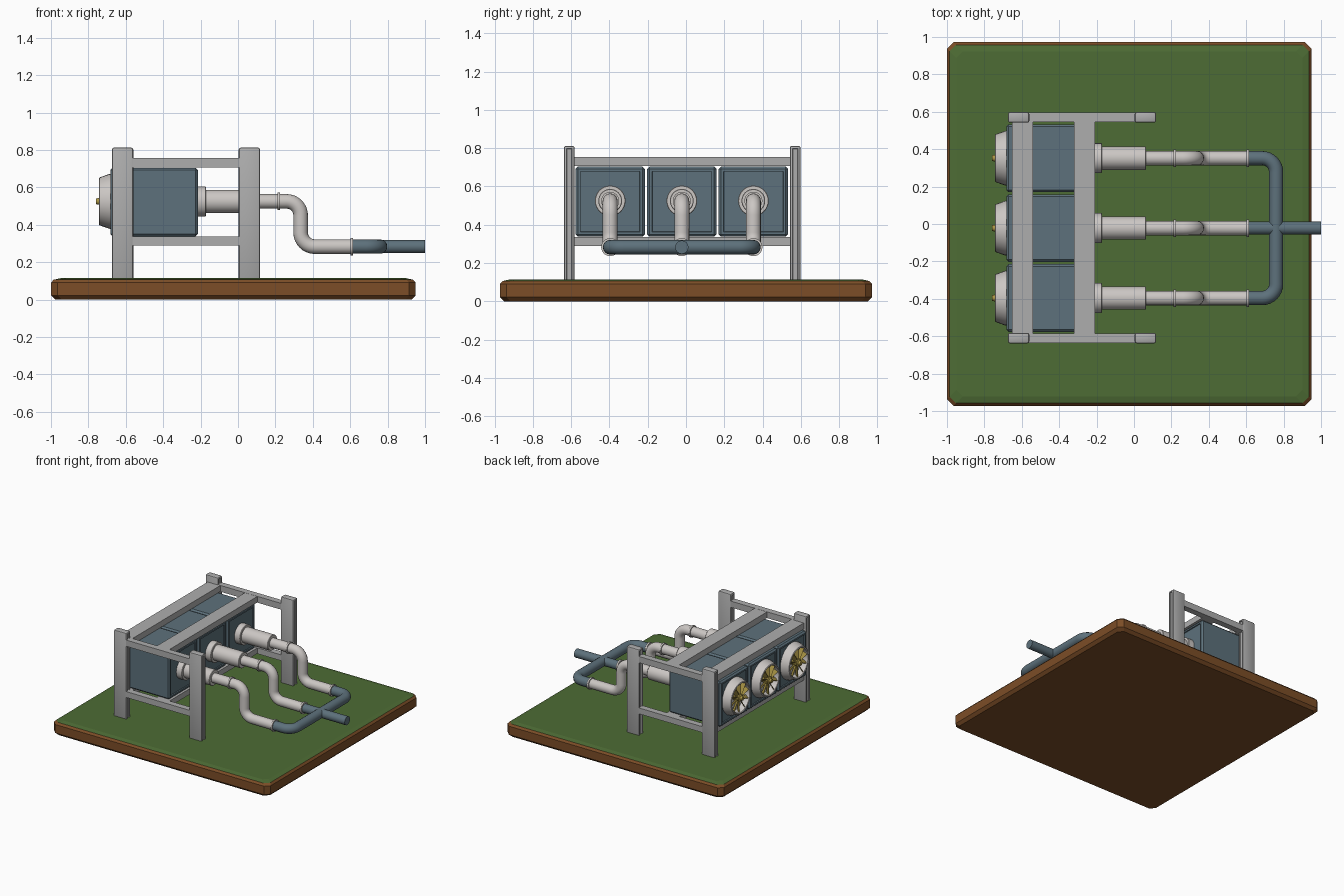
import bpy, bmesh, math
from mathutils import Vector, Matrix

if "Cube" in bpy.data.objects:
    bpy.data.objects.remove(bpy.data.objects["Cube"])

def material(name, r, g, b):
    m = bpy.data.materials.new(name)
    m.diffuse_color = (r, g, b, 1)
    m.use_nodes = True
    m.node_tree.nodes["Principled BSDF"].inputs["Base Color"].default_value = m.diffuse_color
    return m

GRASS = material("grass", 0.075, 0.15, 0.035)
SOIL = material("soil", 0.2, 0.075, 0.02)
STEEL = material("steel", 0.42, 0.42, 0.42)
BLUE = material("blue_paint", 0.11, 0.165, 0.2)
PIPE = material("pale_pipe", 0.6, 0.57, 0.55)
BRASS = material("brass", 0.4, 0.3, 0.06)
UNITS = (-0.396, -0.022, 0.352)   # y of each pump unit
YC, ZC, ZL = -0.022, 0.525, 0.283  # row centre, upper and lower pipe heights

def finish(name, bm, mats, smooth=True):
    bmesh.ops.recalc_face_normals(bm, faces=bm.faces[:])
    me = bpy.data.meshes.new(name)
    bm.to_mesh(me)
    bm.free()
    ob = bpy.data.objects.new(name, me)
    bpy.context.collection.objects.link(ob)
    for m in mats:
        me.materials.append(m)
    shade(ob, smooth)
    return ob

def shade(ob, smooth=True):
    if smooth:
        bpy.ops.object.select_all(action='DESELECT')
        ob.select_set(True)
        bpy.context.view_layer.objects.active = ob
        bpy.ops.object.shade_smooth_by_angle(angle=math.radians(35))

def add_box(bm, lo, hi, bevel=0.0, segments=1):
    size = Vector(hi) - Vector(lo)
    mid = (Vector(hi) + Vector(lo)) / 2
    part = bmesh.ops.create_cube(bm, size=1, matrix=Matrix.Translation(mid) @ Matrix.Diagonal((*size, 1)))
    if bevel:
        edges = list({e for v in part['verts'] for e in v.link_edges})
        bmesh.ops.bevel(bm, geom=edges, offset=bevel, segments=segments, profile=0.5, affect='EDGES')

def recess(bm, direction, border, depth):
    # sunken panel on the largest face looking along direction
    bm.normal_update()
    face = max((f for f in bm.faces if f.normal.dot(Vector(direction)) > 0.99), key=lambda f: f.calc_area())
    bmesh.ops.inset_region(bm, faces=[face], thickness=border)
    bmesh.ops.inset_region(bm, faces=[face], thickness=0.003, depth=-depth)

def lathe(name, profile, y, mat, sides=32):
    # profile of (x, radius) turned around the pipe axis
    bm = bmesh.new()
    rings = []
    for x, r in profile:
        if r == 0:
            rings.append([bm.verts.new((x, y, ZC))])
        else:
            rings.append([bm.verts.new((x, y + r * math.cos(a), ZC + r * math.sin(a)))
                          for a in (2 * math.pi * k / sides for k in range(sides))])
    for a, b in zip(rings, rings[1:]):
        for k in range(sides):
            n = (k + 1) % sides
            if len(a) == 1:
                bm.faces.new((a[0], b[k], b[n]))
            elif len(b) == 1:
                bm.faces.new((a[k], a[n], b[0]))
            else:
                bm.faces.new((a[k], a[n], b[n], b[k]))
    return finish(name, bm, [mat])

def tube(name, corners, radius, bend, mat):
    # round pipe along a corner path with filleted bends
    pts = [Vector(c) for c in corners]
    path = [pts[0]]
    for p, c, n in zip(pts, pts[1:], pts[2:]):
        u, v = (p - c).normalized(), (n - c).normalized()
        centre = c + (u + v) * bend
        for i in range(9):
            a = math.pi / 2 * i / 8
            path.append(centre - v * bend * math.cos(a) - u * bend * math.sin(a))
    path.append(pts[-1])
    cu = bpy.data.curves.new(name, 'CURVE')
    cu.dimensions = '3D'
    cu.bevel_depth, cu.bevel_resolution, cu.use_fill_caps = radius, 6, True
    sp = cu.splines.new('POLY')
    sp.points.add(len(path) - 1)
    for q, p in zip(sp.points, path):
        q.co = (*p, 1)
    cu.materials.append(mat)
    ob = bpy.data.objects.new(name, cu)
    bpy.context.collection.objects.link(ob)
    bpy.ops.object.select_all(action='DESELECT')
    ob.select_set(True)
    bpy.context.view_layer.objects.active = ob
    bpy.ops.object.convert(target='MESH')
    shade(bpy.context.object)

# Ground slab: soil block with chamfered corners and a grass top
bm = bmesh.new()
rings = []
for inset, z in ((0.022, 0), (0, 0.022), (0, 0.09), (0.014, 0.106), (0.05, 0.114)):
    x0, x1, y1, c = -1 + inset, 0.95 - inset, 0.972 - inset, 0.035
    outline = [(x0 + c, -y1), (x1 - c, -y1), (x1, -y1 + c), (x1, y1 - c),
               (x1 - c, y1), (x0 + c, y1), (x0, y1 - c), (x0, -y1 + c)]
    rings.append([bm.verts.new((x, y, z)) for x, y in outline])
for i, (a, b) in enumerate(zip(rings, rings[1:])):
    for k in range(8):
        n = (k + 1) % 8
        bm.faces.new((a[k], a[n], b[n], b[k])).material_index = int(i == 3)
bm.faces.new(rings[0])
bm.faces.new(rings[-1]).material_index = 1
finish("ground_slab", bm, [SOIL, GRASS], False)

# Four frame posts with shallow grooves on the narrow faces
for side, y in (("near", -0.61), ("far", 0.57)):
    for end, x in (("fan_end", -0.617), ("pipe_end", 0.061)):
        bm = bmesh.new()
        add_box(bm, (x - 0.057, y - 0.028, 0.09), (x + 0.057, y + 0.028, 0.812), 0.01, 2)
        for d in (1, -1):
            recess(bm, (d, 0, 0), 0.006, 0.008)
        finish(f"post_{side}_{end}", bm, [STEEL])

# Lengthwise and crosswise rails, upper and lower
for level, z0, z1 in (("upper", 0.705, 0.756), ("lower", 0.289, 0.337)):
    bm = bmesh.new()
    for y in (-0.61, 0.57):
        add_box(bm, (-0.58, y - 0.025, z0), (0.02, y + 0.025, z1))
    finish(f"{level}_side_rails", bm, [STEEL], False)
    bm = bmesh.new()
    for x in (-0.597, -0.264):
        add_box(bm, (x - 0.056, -0.6, z0 + 0.001), (x + 0.056, 0.56, z1 - 0.001))
    finish(f"{level}_cross_rails", bm, [STEEL], False)

for i, y in enumerate(UNITS, 1):
    # Cabinet with sunken end panels
    bm = bmesh.new()
    add_box(bm, (-0.683, y - 0.181, 0.338), (-0.215, y + 0.181, 0.704), 0.012, 1)
    recess(bm, (1, 0, 0), 0.018, 0.008)
    recess(bm, (-1, 0, 0), 0.018, 0.008)
    finish(f"cabinet_{i}", bm, [BLUE], False)

    # Fan shroud, hub and blades
    lathe(f"fan_shroud_{i}", [(-0.67, 0.148), (-0.69, 0.146), (-0.74, 0.128), (-0.744, 0.122),
                              (-0.74, 0.115), (-0.692, 0.11), (-0.692, 0)], y, PIPE)
    lathe(f"fan_hub_{i}", [(-0.692, 0.03), (-0.738, 0.03), (-0.744, 0.018), (-0.76, 0.015), (-0.76, 0)], y, BRASS, 20)
    bm = bmesh.new()
    for k in range(10):
        part = bmesh.ops.create_cube(bm, size=1)
        m = (Matrix.Translation((-0.72, y, ZC)) @ Matrix.Rotation(math.tau * k / 10, 4, 'X')
             @ Matrix.Translation((0, 0, 0.07)) @ Matrix.Rotation(math.radians(35), 4, 'Z')
             @ Matrix.Diagonal((0.032, 0.006, 0.09, 1)))
        bmesh.ops.transform(bm, matrix=m, verts=part['verts'])
    finish(f"fan_blades_{i}", bm, [BRASS], False)

    # Outlet: flange, thick sleeve and reducer
    lathe(f"outlet_sleeve_{i}", [(-0.23, 0), (-0.23, 0.08), (-0.175, 0.08), (-0.172, 0.077), (-0.172, 0.062),
                                 (0.061, 0.062), (0.064, 0.059), (0.064, 0)], y, PIPE)
    # Drop pipe with two bends
    tube(f"drop_pipe_{i}", [(0.05, y, ZC), (0.335, y, ZC), (0.335, y, ZL), (0.615, y, ZL)], 0.039, 0.075, PIPE)
    for part, x, z in (("upper", 0.218, ZC), ("lower", 0.608, ZL)):
        ring = lathe(f"{part}_collar_{i}", [(x - 0.007, 0), (x - 0.007, 0.047), (x + 0.007, 0.047), (x + 0.007, 0)], y, PIPE)
        ring.location.z = z - ZC

# Blue manifold joining the three pipes, and its outlet
tube("manifold_pipe", [(0.61, UNITS[0], ZL), (0.76, UNITS[0], ZL), (0.76, UNITS[2], ZL), (0.61, UNITS[2], ZL)],
     0.038, 0.075, BLUE)
tube("manifold_outlet", [(0.61, YC, ZL), (1.0, YC, ZL)], 0.035, 0.07, BLUE)
